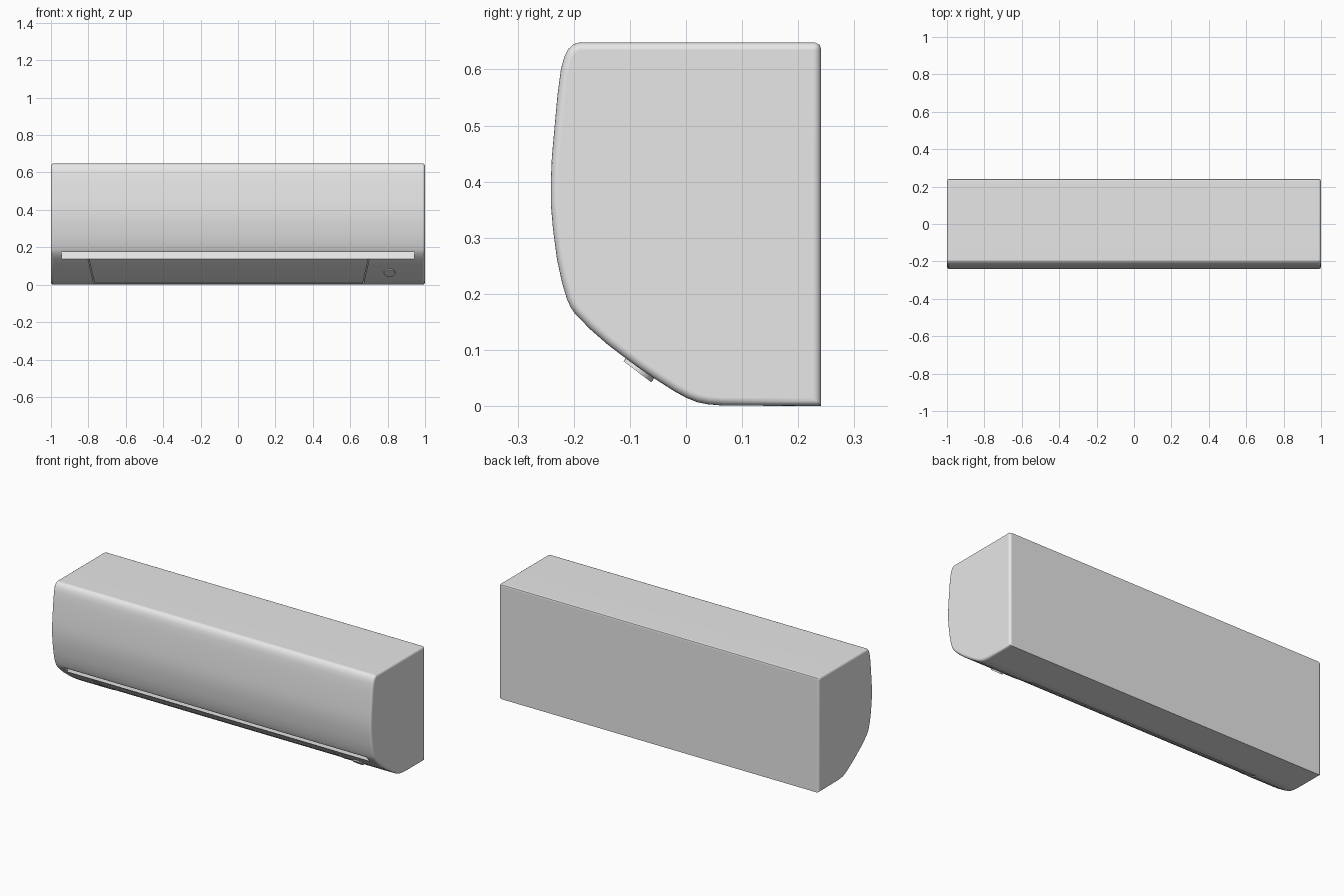
import bpy, bmesh, math
from mathutils import Vector, Matrix

cube = bpy.data.objects.get("Cube")
if cube:
    bpy.data.objects.remove(cube, do_unlink=True)

shell_grey = bpy.data.materials.new("shell grey")
shell_grey.use_nodes = True
GREY = (0.8, 0.8, 0.8, 1)
shell_grey.diffuse_color = GREY
shell_grey.node_tree.nodes["Principled BSDF"].inputs["Base Color"].default_value = GREY


def prism(name, outline, left, right, round_ends=0.0):
    """Sweep a (y, z) outline along x between limits that may depend on z."""
    bm = bmesh.new()
    a = [bm.verts.new((left(z), y, z)) for y, z in outline]
    b = [bm.verts.new((right(z), y, z)) for y, z in outline]
    caps = [bm.faces.new(a), bm.faces.new(b[::-1])]
    n = len(outline)
    for i in range(n):
        j = (i + 1) % n
        bm.faces.new((a[j], a[i], b[i], b[j]))
    bmesh.ops.recalc_face_normals(bm, faces=bm.faces)
    if round_ends:
        edges = {e for f in caps for e in f.edges}
        bmesh.ops.bevel(bm, geom=list(edges), offset=round_ends, segments=4,
                        profile=0.5, affect='EDGES', clamp_overlap=True)
    return finish(name, bm)


def finish(name, bm):
    me = bpy.data.meshes.new(name)
    bm.to_mesh(me)
    bm.free()
    me.materials.append(shell_grey)
    ob = bpy.data.objects.new(name, me)
    bpy.context.collection.objects.link(ob)
    return ob


def activate(ob):
    bpy.ops.object.select_all(action='DESELECT')
    ob.select_set(True)
    bpy.context.view_layer.objects.active = ob


def cut(ob, cutter):
    mod = ob.modifiers.new("cut", 'BOOLEAN')
    mod.operation = 'DIFFERENCE'
    mod.solver = 'EXACT'
    mod.object = cutter
    activate(ob)
    bpy.ops.object.modifier_apply(modifier=mod.name)
    bpy.data.objects.remove(cutter, do_unlink=True)


def smooth(ob):
    activate(ob)
    bpy.ops.object.shade_smooth_by_angle(angle=math.radians(30))
    mod = ob.modifiers.new("even shading", 'WEIGHTED_NORMAL')
    mod.keep_sharp = True


# Curved underside, shared by the shell and the air flap
underside = [(-0.172, 0.138), (-0.14, 0.11), (-0.11, 0.087), (-0.08, 0.065),
             (-0.05, 0.045), (-0.02, 0.026), (0.0, 0.015), (0.02, 0.007)]

# Casing: rounded top, bowed front, curved underside, flat back
top_front = [(0.241, 0.0), (0.241, 0.636), (0.238, 0.644), (0.23, 0.648),
             (-0.19, 0.648), (-0.2, 0.645), (-0.21, 0.636), (-0.217, 0.622),
             (-0.223, 0.6), (-0.229, 0.555), (-0.234, 0.5), (-0.239, 0.445),
             (-0.241, 0.4), (-0.241, 0.36), (-0.237, 0.315), (-0.23, 0.262),
             (-0.221, 0.22), (-0.212, 0.19), (-0.206, 0.177), (-0.198, 0.165)]
casing = prism("casing", top_front + underside + [(0.04, 0.003), (0.065, 0.001)],
               lambda z: -1, lambda z: 1, 0.018)

# Long air slot below the front panel
slot = prism("slot_cutter", [(-0.26, 0.174), (-0.26, 0.1), (-0.19, 0.13),
                             (-0.172, 0.138), (-0.162, 0.174)],
             lambda z: -0.945, lambda z: 0.945)
cut(casing, slot)


def flap_left(gap):
    return lambda z: -0.77 - 0.23 * z + gap


def flap_right(gap):
    return lambda z: 0.67 + 0.23 * z - gap


def band(outer, inner):
    """Outline following the underside between two depths."""
    inward = Vector((0.53, 0.85))
    pts = [Vector(p) for p in underside]
    return ([tuple(p + inward * outer) for p in pts]
            + [tuple(p + inward * inner) for p in reversed(pts)])


# Flap pocket and the flap inside it
cut(casing, prism("pocket_cutter", band(-0.02, 0.012), flap_left(0), flap_right(0)))
flap = prism("air_flap", band(0.002, 0.0125), flap_left(0.005), flap_right(0.005))

# Round sensor button on the underside
bm = bmesh.new()
tilt = math.atan2(0.038, 0.05)
place = Matrix.Translation((0.81, -0.083, 0.066)) @ Matrix.Rotation(-tilt, 4, 'X')
bmesh.ops.create_cone(bm, cap_ends=True, segments=32, radius1=0.031, radius2=0.031,
                      depth=0.012, matrix=place)
button = finish("sensor_button", bm)

for part in (casing, flap, button):
    smooth(part)
